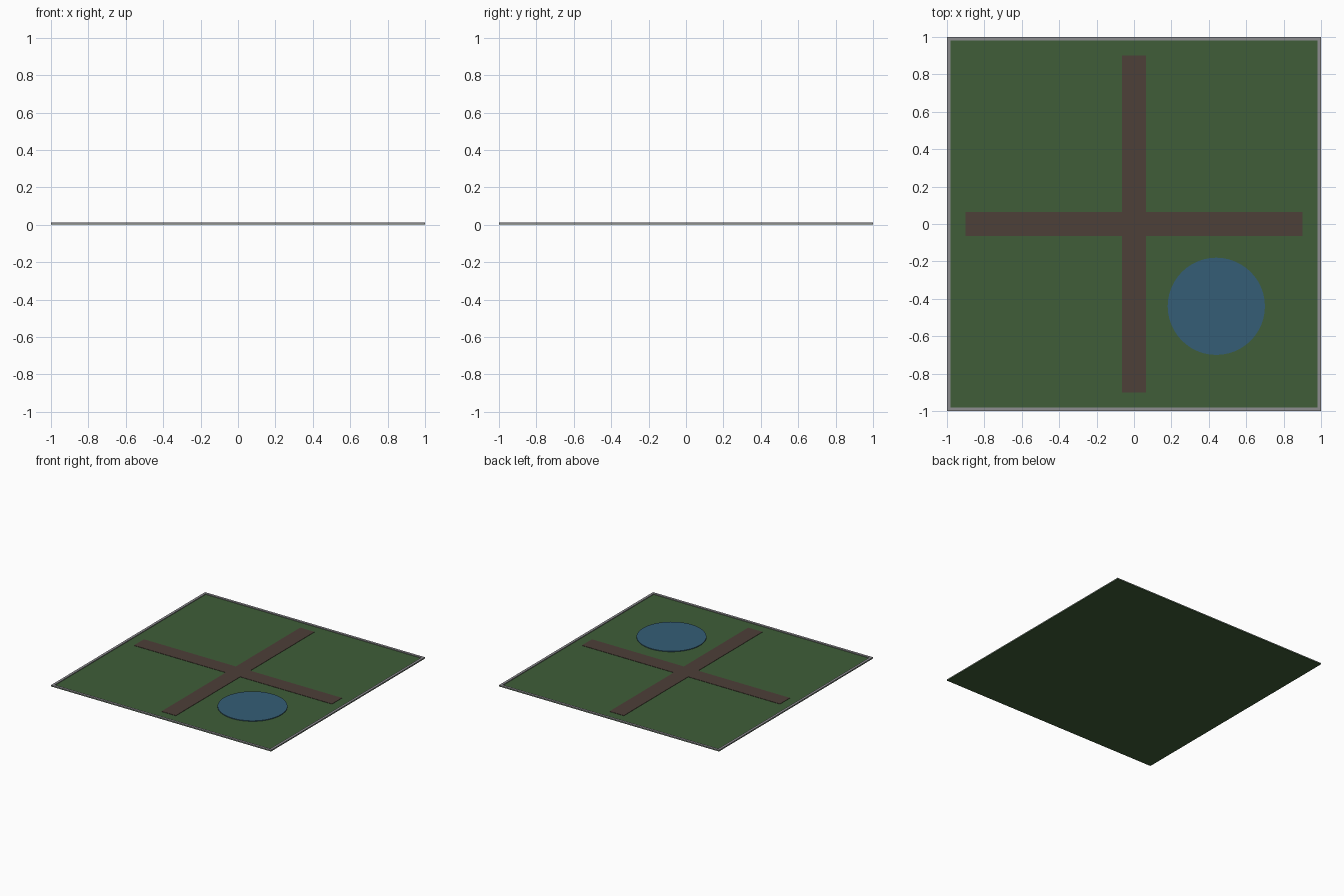
import bpy
import bmesh

if "Cube" in bpy.data.objects:
    bpy.data.objects.remove(bpy.data.objects["Cube"])


def material(name, rgb):
    m = bpy.data.materials.new(name)
    m.diffuse_color = (*rgb, 1)
    m.use_nodes = True
    m.node_tree.nodes["Principled BSDF"].inputs["Base Color"].default_value = m.diffuse_color
    return m


def add(name, bm, mat=None):
    me = bpy.data.meshes.new(name)
    bm.to_mesh(me)
    bm.free()
    ob = bpy.data.objects.new(name, me)
    bpy.context.collection.objects.link(ob)
    if mat:
        me.materials.append(mat)
    return ob


def box(name, x0, x1, y0, y1, z0, z1, mat=None):
    bm = bmesh.new()
    bmesh.ops.create_cube(bm, size=1)
    bmesh.ops.scale(bm, vec=(x1 - x0, y1 - y0, z1 - z0), verts=bm.verts)
    bmesh.ops.translate(bm, vec=((x0 + x1) / 2, (y0 + y1) / 2, (z0 + z1) / 2), verts=bm.verts)
    return add(name, bm, mat)


grass = material("grass", (0.05, 0.11, 0.04))
dirt = material("dirt", (0.075, 0.05, 0.04))
water = material("water", (0.035, 0.11, 0.18))
stone = material("stone", (0.27, 0.27, 0.28))

# Lawn slab
BASE, RIM = 0.005, 0.02
box("lawn", -1, 1, -1, 1, 0, BASE, grass)

# Crossing paths: one full strip and two arms, so tops never overlap
W, L, TOP = 0.065, 0.9, 0.0075
box("path_across", -L, L, -W, W, BASE, TOP, dirt)
box("path_front", -W, W, -L, -W, BASE, TOP, dirt)
box("path_back", -W, W, W, L, BASE, TOP, dirt)

# Round pond
bm = bmesh.new()
bmesh.ops.create_cone(bm, cap_ends=True, segments=48, radius1=0.26, radius2=0.26, depth=0.005)
bmesh.ops.translate(bm, vec=(0.44, -0.44, BASE + 0.0025), verts=bm.verts)
add("pond", bm, water)

# Stone edging around the lawn
for s, side in ((-1, "front"), (1, "back")):
    a, b = sorted((s, s * (1 - RIM)))
    box("edging_" + side, -1, 1, a, b, BASE, 0.011, stone)
for s, side in ((-1, "left"), (1, "right")):
    a, b = sorted((s, s * (1 - RIM)))
    box("edging_" + side, a, b, -1 + RIM, 1 - RIM, BASE, 0.011, stone)
